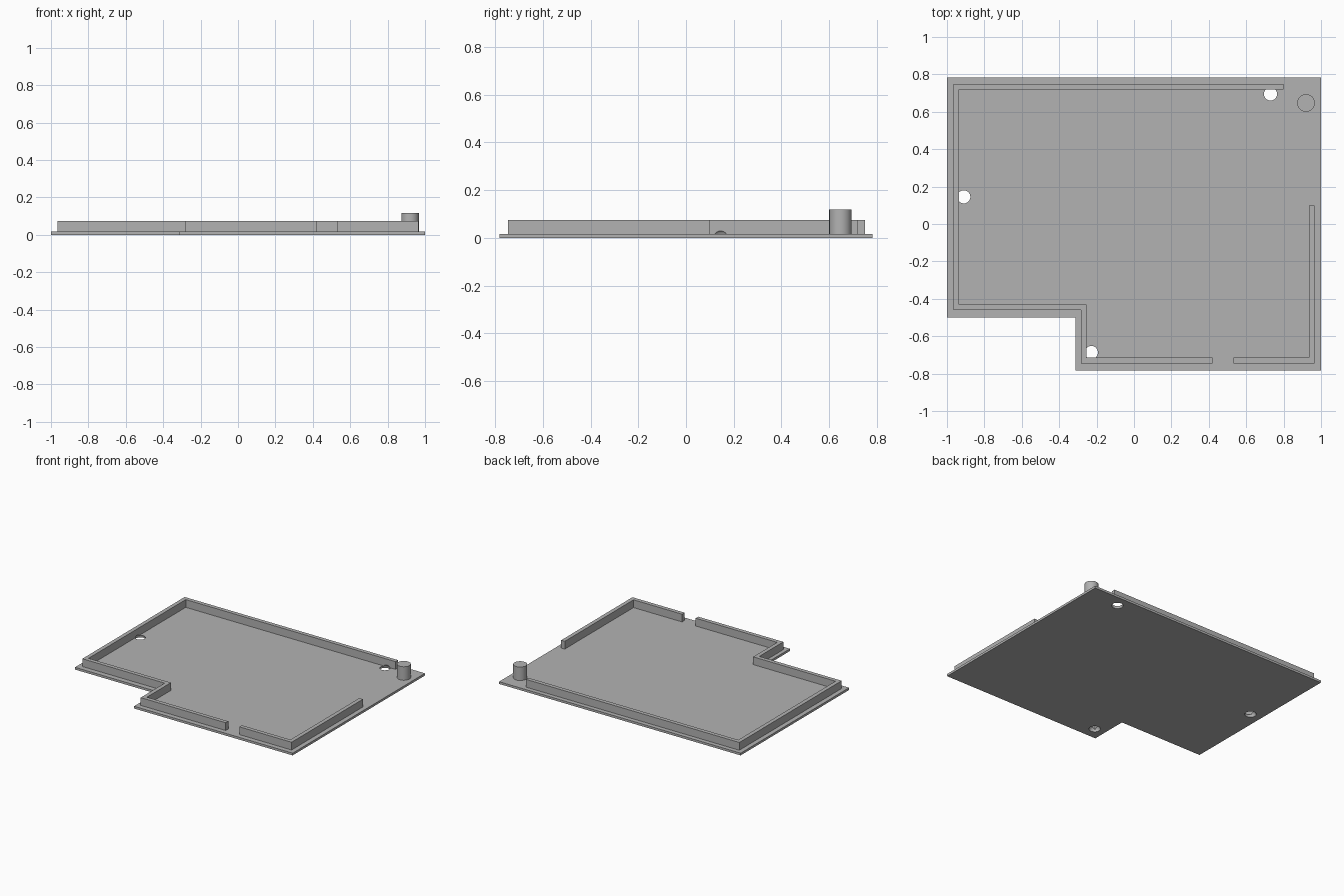
import bpy, bmesh, math
from mathutils import Vector

cube = bpy.data.objects.get("Cube")
if cube:
    bpy.data.objects.remove(cube, do_unlink=True)

PLATE_TOP, WALL_TOP, PIN_TOP = 0.017, 0.075, 0.118
WALL = 0.03

grey = bpy.data.materials.new("plain grey")
grey.use_nodes = True
grey.diffuse_color = (0.45, 0.45, 0.45, 1)
grey.node_tree.nodes["Principled BSDF"].inputs["Base Color"].default_value = (0.45, 0.45, 0.45, 1)


def prism(name, outline, z0, z1):
    """Extrude a flat outline from z0 up to z1."""
    bm = bmesh.new()
    face = bm.faces.new([bm.verts.new((x, y, z0)) for x, y in outline])
    top = bmesh.ops.extrude_face_region(bm, geom=[face])
    verts = [v for v in top["geom"] if isinstance(v, bmesh.types.BMVert)]
    bmesh.ops.translate(bm, verts=verts, vec=(0, 0, z1 - z0))
    bmesh.ops.recalc_face_normals(bm, faces=bm.faces)
    mesh = bpy.data.meshes.new(name)
    bm.to_mesh(mesh)
    bm.free()
    obj = bpy.data.objects.new(name, mesh)
    bpy.context.collection.objects.link(obj)
    mesh.materials.append(grey)
    return obj


def wall(name, path):
    """Wall of even thickness on the left of its outer path, with mitred corners."""
    pts = [Vector(p) for p in path]
    dirs = [(b - a).normalized() for a, b in zip(pts, pts[1:])]
    norms = [Vector((-d.y, d.x)) for d in dirs]
    inner = [pts[0] + norms[0] * WALL]
    inner += [p + (a + b) * WALL for p, a, b in zip(pts[1:-1], norms, norms[1:])]
    inner.append(pts[-1] + norms[-1] * WALL)
    return prism(name, pts + inner[::-1], PLATE_TOP, WALL_TOP)


# Base plate with a notched corner
plate = prism("base_plate", [(-1, -0.5), (-0.313, -0.5), (-0.313, -0.782), (1, -0.782),
                             (1, 0.782), (-1, 0.782)], 0, PLATE_TOP)

# Raised walls, outer edge listed counter-clockwise
long_wall = wall("long_wall", [(0.8, 0.749), (-0.966, 0.749), (-0.966, -0.461),
                               (-0.284, -0.461), (-0.284, -0.745), (0.42, -0.745)])
corner_wall = wall("corner_wall", [(0.533, -0.745), (0.965, -0.745), (0.965, 0.098)])

# Round locating pin
bpy.ops.mesh.primitive_cylinder_add(vertices=64, radius=0.047, depth=PIN_TOP - PLATE_TOP,
                                    location=(0.92, 0.647, (PIN_TOP + PLATE_TOP) / 2))
pin = bpy.context.object
pin.name = "locating_pin"
pin.data.materials.append(grey)
bpy.ops.object.shade_smooth_by_angle(angle=math.radians(30))

# Ball-shaped holes through the plate, biting into the foot of the wall
for i, (x, y) in enumerate([(-0.91, 0.145), (0.73, 0.695), (-0.228, -0.687)]):
    bpy.ops.mesh.primitive_uv_sphere_add(segments=48, ring_count=24, radius=0.039,
                                         location=(x, y, 0))
    cutter = bpy.context.object
    cutter.name = f"hole_cutter_{i + 1}"
    cutter.data.materials.append(grey)
    cutter.hide_render = True
    cutter.hide_set(True)
    cutter.display_type = 'WIRE'
    for part in (plate, long_wall):
        cut = part.modifiers.new(f"hole_{i + 1}", 'BOOLEAN')
        cut.operation = 'DIFFERENCE'
        cut.solver = 'EXACT'
        cut.object = cutter
